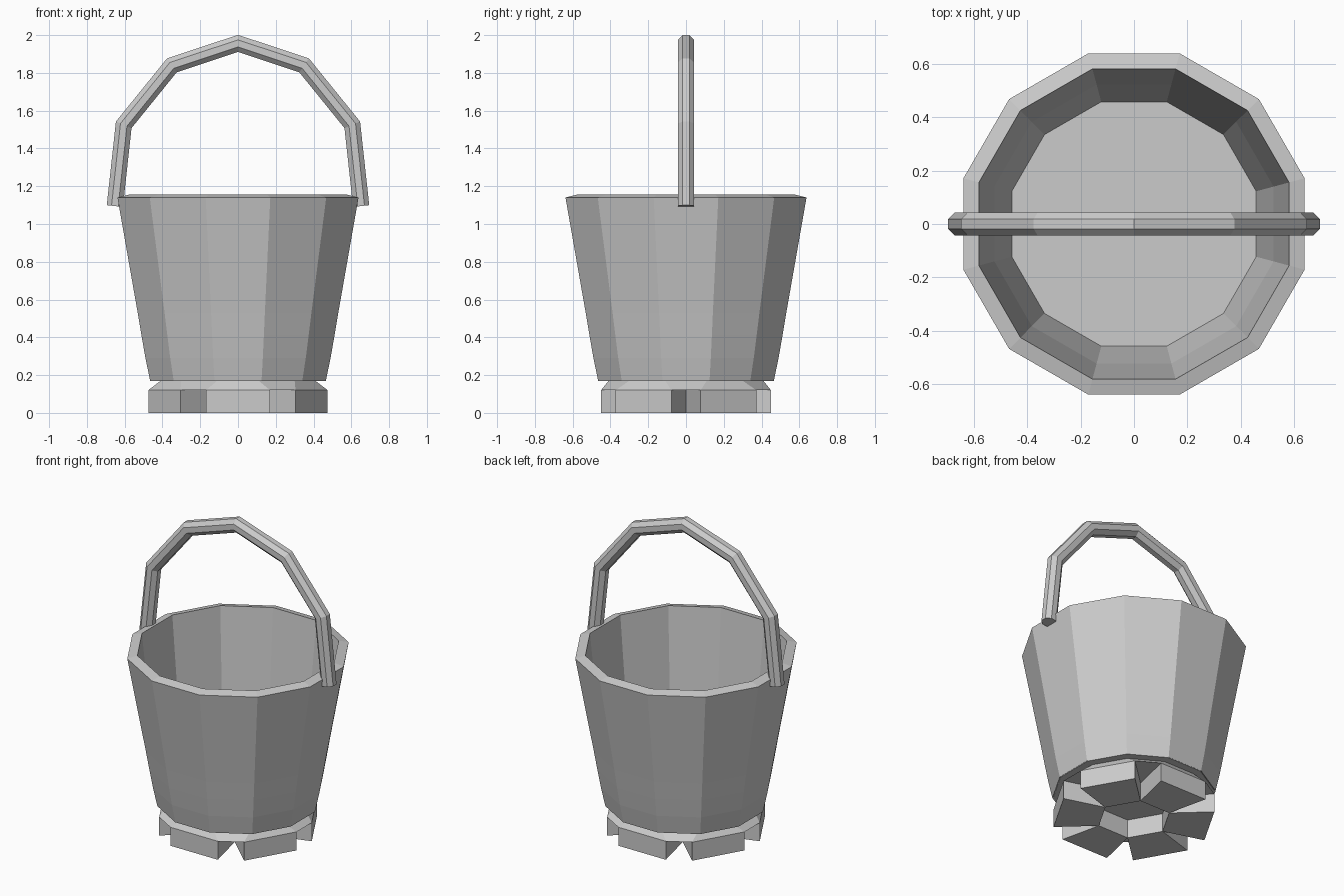
import bpy, bmesh
from math import cos, sin, pi, radians
from mathutils import Vector

if "Cube" in bpy.data.objects:
    bpy.data.objects.remove(bpy.data.objects["Cube"])

SIDES = 12


def finish(name, bm):
    bmesh.ops.recalc_face_normals(bm, faces=bm.faces)
    mesh = bpy.data.meshes.new(name)
    bm.to_mesh(mesh)
    bm.free()
    obj = bpy.data.objects.new(name, mesh)
    bpy.context.collection.objects.link(obj)
    return obj


def bridge(bm, a, b):
    for i in range(len(a)):
        j = (i + 1) % len(a)
        bm.faces.new((a[i], a[j], b[j], b[i]))


def lathe(name, profile, closed=False):
    """Twelve-sided turned shape; profile holds (half width across flats, z)."""
    bm = bmesh.new()
    rings = []
    for flat, z in profile:
        r = flat / cos(pi / SIDES)
        rings.append([bm.verts.new((r * cos((i + .5) * 2 * pi / SIDES),
                                    r * sin((i + .5) * 2 * pi / SIDES), z))
                      for i in range(SIDES)])
    for a, b in zip(rings, rings[1:]):
        bridge(bm, a, b)
    if closed:
        bridge(bm, rings[-1], rings[0])
    else:
        bm.faces.new(rings[0])
        bm.faces.new(rings[-1])
    return finish(name, bm)


def around(point, k):
    x, y = point
    a = radians(60 * k)
    return (x * cos(a) - y * sin(a), x * sin(a) + y * cos(a))


# Tapered bucket wall: outside up, over the rim, inside down
lathe("bucket_wall", [(.465, .17), (.49, .29), (.511, .41), (.531, .53),
                      (.638, 1.14), (.58, 1.155), (.522, .53), (.457, .175)],
      closed=True)

# Bucket floor, closing the bottom of the wall
lathe("bucket_floor", [(.46, .17), (.46, .174)])

# Chamfered base plate whose lower corners line up with the feet
bm = bmesh.new()
low = [bm.verts.new((*around(p, k), .12)) for k in range(6)
       for p in ((-.17, -.45), (.17, -.45))]
top = [bm.verts.new((*around(p, k), .17)) for k in range(6)
       for p in ((-.11, -.41), (.11, -.41))]
bridge(bm, low, top)
bm.faces.new(low)
bm.faces.new(top)
finish("base_plate", bm)

# Six wedge feet around an open middle
bm = bmesh.new()
wedge = [(-.17, -.45), (.17, -.45), (.11, -.19), (-.11, -.19)]
for k in range(6):
    low = [bm.verts.new((*around(p, k), 0)) for p in wedge]
    top = [bm.verts.new((*around(p, k), .12)) for p in wedge]
    bridge(bm, low, top)
    bm.faces.new(low)
    bm.faces.new(top)
finish("feet", bm)

# Arched eight-sided handle, mitred at each bend
half = [(.652, 1.095), (.605, 1.525), (.35, 1.84)]
path = [Vector((-x, 0, z)) for x, z in half] + [Vector((0, 0, 1.956))]
path += [Vector((x, 0, z)) for x, z in reversed(half)]
bm = bmesh.new()
rings = []
side = Vector((0, 1, 0))
for i, p in enumerate(path):
    d_in = (p - path[max(i - 1, 0)]).normalized()
    d_out = (path[min(i + 1, len(path) - 1)] - p).normalized()
    t = (d_in + d_out).normalized()
    out = side.cross(t)
    mitre = 1 / max(t.dot(d_out), t.dot(d_in))
    r = .043 / cos(pi / 8)
    rings.append([bm.verts.new(p + side * r * cos((k + .5) * pi / 4)
                               + out * r * mitre * sin((k + .5) * pi / 4))
                  for k in range(8)])
for a, b in zip(rings, rings[1:]):
    bridge(bm, a, b)
bm.faces.new(rings[0])
bm.faces.new(rings[-1])
finish("handle", bm)
